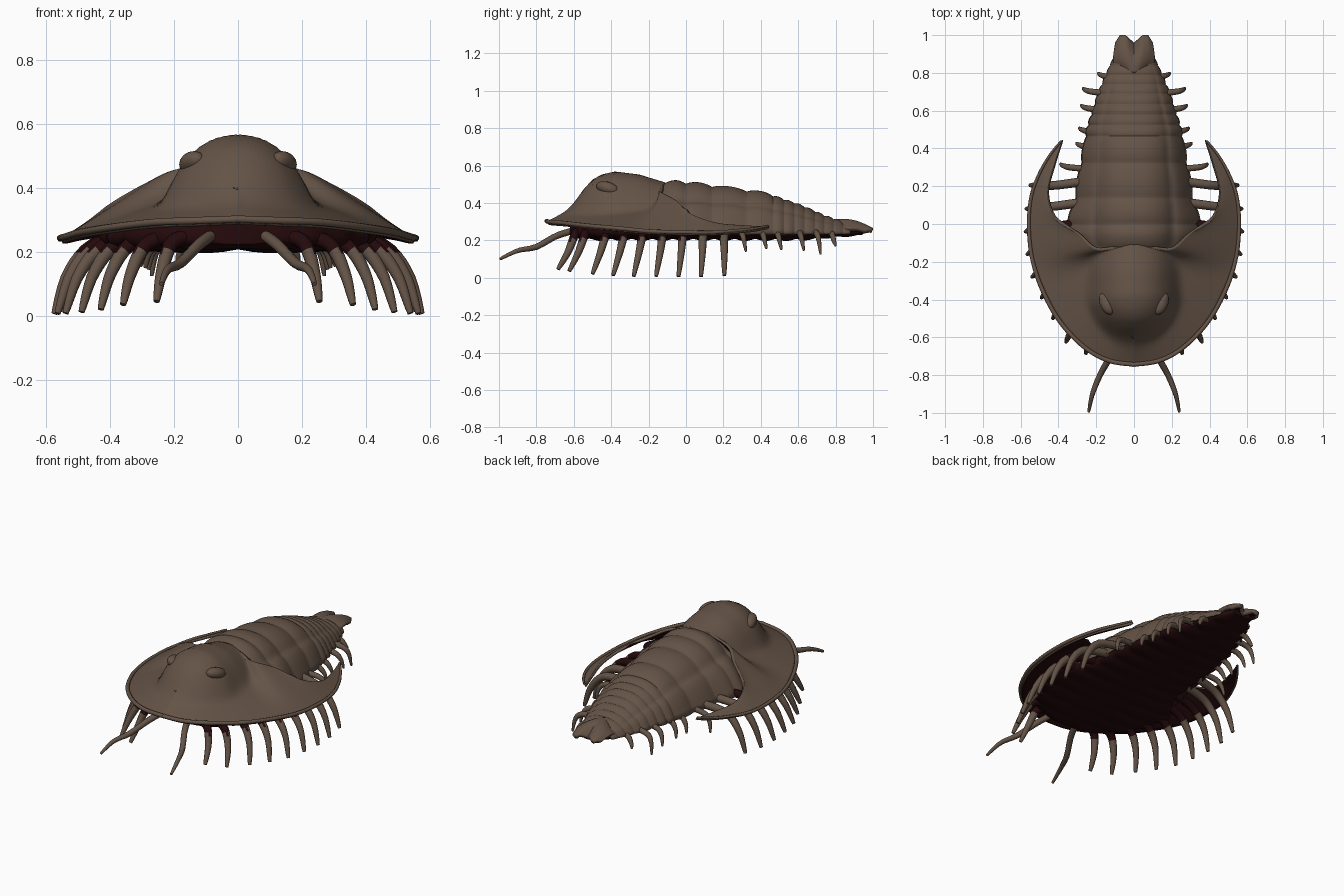
import bpy, bmesh, math
from mathutils import Vector

if "Cube" in bpy.data.objects:
    bpy.data.objects.remove(bpy.data.objects["Cube"])


def material(name, rgb):
    m = bpy.data.materials.new(name)
    m.use_nodes = True
    m.diffuse_color = (*rgb, 1)
    m.node_tree.nodes["Principled BSDF"].inputs["Base Color"].default_value = (*rgb, 1)
    return m


SHELL = material("brown shell", (0.128, 0.087, 0.062))
BELLY = material("dark maroon belly", (0.018, 0.003, 0.0036))


def spline(points, t):
    """Smooth curve through the points, t from 0 to 1."""
    p = [Vector(q) for q in points]
    n = len(p) - 1
    i = min(int(t * n), n - 1)
    f = t * n - i
    a, b, c, d = p[max(i - 1, 0)], p[i], p[i + 1], p[min(i + 2, n)]
    return b + 0.5 * f * ((c - a) + f * ((2 * a - 5 * b + 4 * c - d) + f * (3 * (b - c) + d - a)))


def lookup(table, y):
    """Value at y, interpolated between (y, value) pairs."""
    if y <= table[0][0]:
        return table[0][1]
    for (a, va), (b, vb) in zip(table, table[1:]):
        if y <= b:
            return va + (vb - va) * (y - a) / (b - a)
    return table[-1][1]


def loft(name, rows, mat, closed=False, mirror=False, thickness=0):
    """Skin rows of points; closed rows become capped tubes."""
    bm = bmesh.new()
    grid = [[bm.verts.new(p) for p in row] for row in rows]
    count = len(rows[0])
    for r0, r1 in zip(grid, grid[1:]):
        for j in range(count if closed else count - 1):
            k = (j + 1) % count
            bm.faces.new((r0[j], r0[k], r1[k], r1[j]))
    if closed:
        bm.faces.new(grid[0])
        bm.faces.new(grid[-1])
    bmesh.ops.remove_doubles(bm, verts=bm.verts, dist=0.0004)
    bmesh.ops.recalc_face_normals(bm, faces=bm.faces)
    if not closed and sum(f.normal.z * f.calc_area() for f in bm.faces) < 0:
        bmesh.ops.reverse_faces(bm, faces=bm.faces)
    mesh = bpy.data.meshes.new(name)
    bm.to_mesh(mesh)
    bm.free()
    ob = bpy.data.objects.new(name, mesh)
    bpy.context.collection.objects.link(ob)
    mesh.materials.append(mat)
    mesh.materials.append(BELLY)
    if mirror:
        m = ob.modifiers.new("Mirror", "MIRROR")
        m.merge_threshold = 0.002
    if thickness:
        s = ob.modifiers.new("Shell", "SOLIDIFY")
        s.thickness = thickness
        s.offset = -1
        s.material_offset = 1
    bpy.ops.object.select_all(action="DESELECT")
    ob.select_set(True)
    bpy.context.view_layer.objects.active = ob
    bpy.ops.object.shade_smooth_by_angle(angle=math.radians(50))
    return ob


def tube(name, path, radius, tip=0.3, steps=14, sides=10, dark=0):
    """Tapering mirrored limb along a path; its first part may be dark."""
    rows = []
    for i in range(steps + 1):
        t = i / steps
        c = spline(path, t)
        d = (spline(path, min(t + 0.02, 1)) - spline(path, max(t - 0.02, 0))).normalized()
        u = d.cross(Vector((0.1, 1, 0.3))).normalized()
        v = d.cross(u)
        r = radius * (1 - (1 - tip) * t ** 2.5)
        rows.append([c + r * (u * math.cos(a) + v * math.sin(a))
                     for a in (2 * math.pi * k / sides for k in range(sides))])
    ob = loft(name, rows, SHELL, closed=True, mirror=True)
    for face in ob.data.polygons:
        if face.index < dark * steps * sides:
            face.material_index = 1


# Head shield: outer rim and inner edge, ending together in the horn tip
rim = [(0, -.745, .305), (.13, -.725, .30), (.26, -.655, .295), (.39, -.52, .28),
       (.485, -.35, .265), (.54, -.18, .25), (.557, 0, .245), (.543, .15, .245),
       (.50, .27, .255), (.445, .365, .265), (.385, .44, .28)]
inner = [(0, -.6, .38), (0, -.47, .42), (0, -.32, .45), (0, -.2, .46), (0, -.11, .46),
         (.18, -.14, .465), (.29, -.055, .42), (.41, .02, .35), (.457, .16, .30),
         (.42, .32, .285), (.38, .437, .28)]
crest = [(-.75, .2), (-.65, .325), (-.6, .40), (-.55, .475), (-.5, .53), (-.45, .557),
         (-.38, .573), (-.25, .557), (-.1, .51)]


def head_height(x, y, cheek):
    """Dome blended softly into the cheek; the dome narrows to the front."""
    dome = lookup(crest, y) - (2.2 + 12 * max(0, -.42 - y)) * x * x - 30 * x ** 4
    k = 0.02
    top = max(dome, cheek)
    return top + k * math.log(math.exp((dome - top) / k) + math.exp((cheek - top) / k)) - k * 0.25


rows = []
for i in range(61):
    o, n = spline(rim, i / 60), spline(inner, i / 60)
    if i <= 24:
        n.x = 0
    row = []
    for j in range(25):
        s = j / 24
        p = o.lerp(n, s)
        cheek = o.z + (n.z - o.z) * s
        row.append((max(p.x, 0), p.y, head_height(p.x, p.y, cheek) if i < 60 else cheek))
    rows.append(row)
loft("head_shield", rows, SHELL, mirror=True, thickness=0.016)
tube("shield_rim", [(-.01, -.745, .303)] + [(x, y, z - .002) for x, y, z in rim[1:]],
     0.012, tip=0.5, steps=60, sides=8)

# Eyes: low bulges on the sides of the dome
eye_rows = []
for i in range(1, 16):
    a = math.pi * i / 16
    r = math.sin(a)
    eye_rows.append([(.142 + .04 * r * math.cos(b) - .014 * math.cos(a), -.42 - .06 * math.cos(a),
                      .478 + .036 * r * math.sin(b) + .012 * math.cos(a))
                     for b in (math.tau * k / 16 for k in range(16))])
loft("eye", eye_rows, SHELL, closed=True, mirror=True)

# Thorax: overlapping rings with a raised middle lobe
width = [(-.2, .3), (-.05, .36), (.02, .355), (.1, .325), (.3, .29), (.5, .255), (.7, .19),
         (.85, .125), (.92, .09)]
lobe = [(-.2, .19), (0, .205), (.3, .185), (.5, .17), (.8, .11), (.9, .08)]
ridge = [(-.2, .49), (-.05, .505), (.05, .495), (.3, .462), (.45, .438), (.6, .388), (.75, .325), (.88, .28)]
bounds = [-.2, -.12, 0, .14, .325, .465, .525, .58, .635, .69, .74, .79, .84, .88]
rows = []
for a, b in zip(bounds, bounds[1:]):
    for k in range(10):
        f = k / 9
        y = a + (b - a) * f * 0.99
        puff = math.sin(math.pi * (0.06 + 0.88 * f)) ** 0.6
        W = lookup(width, y) * (0.95 + 0.06 * puff)
        A = lookup(lobe, y) * (0.97 + 0.03 * puff)
        H = lookup(ridge, y) + (0.024 * puff - 0.006) * min(1, (b - a) / .1)
        E = 0.235
        shoulder = E + 0.62 * (H - E)
        row = []
        for j in range(45):
            u = -1 + j / 22
            q = abs(W * u)
            if q < A:
                z = shoulder + (H - shoulder) * (1 - (q / A) ** 2.4) ** 0.8
            else:
                z = E + (shoulder - E) * (1 - ((q - A) / (W - A)) ** 1.8)
            row.append((W * u, y, z))
        rows.append(row)
loft("thorax_rings", rows, SHELL, thickness=0.008)

# Tail plate: two lobes around a notch
rows = []
for i in range(15):
    v = i / 14
    row = []
    for j in range(33):
        u = -1 + j / 16
        end = .2 - .04 * max(0, 1 - abs(u) / .45) - .04 * max(0, abs(u) - .75) / .25
        w = lookup([(0, .08), (.3, .11), (.6, .11), (1, .1)], v)
        z = .315 - .045 * v + .022 * math.sin(math.pi * v) - .075 * u * u * (1 - .75 * v)
        row.append((u * w, .8 + v * end, z - .02 * max(0, 1 - abs(u) * 3) * v))
    rows.append(row)
loft("tail_plate", rows, SHELL, thickness=0.025)

# Belly: flattened, ribbed underside, fuller under the head
belly = [(-.62, .12), (-.57, .24), (-.48, .33), (-.35, .41), (-.2, .44), (-.1, .37),
         (0, .31), (.3, .275), (.5, .24), (.7, .175), (.85, .11), (.94, .06)]
rows = []
for i in range(109):
    y = -.62 + 1.56 * i / 108
    rib = abs(math.sin(math.pi * (y + .62) / .11))
    top = lookup([(-.62, .07), (-.1, .06), (.05, .03)], y)
    row = []
    for k in range(32):
        a = math.tau * k / 32
        c, s = math.cos(a), math.sin(a)
        depth = top if s > 0 else .04 + .014 * rib * min(1, abs(c) * 3)
        depth *= lookup([(-.62, .6), (-.5, 1), (.6, 1), (.94, .45)], y)
        row.append((lookup(belly, y) * c * (.97 + .03 * rib), y, .248 + depth * math.copysign(abs(s) ** .6, s)))
    rows.append(row)
loft("belly", rows, BELLY, closed=True)

# Walking legs: tips under the shield, arching out and down from dark roots
tips = [(.255, -.685, .045), (.36, -.625, .035), (.43, -.5, .02), (.49, -.39, .012), (.54, -.28, .008),
        (.565, -.16, .008), (.575, -.04, .006), (.57, .08, .006), (.55, .205, .012)]
for i, (x, y, z) in enumerate(tips):
    r = .9 * y + .02
    reach = min(1, (x / .54) ** 1.4)
    path = [(x - .28 * reach, r + .02, .25), (x - .13 * reach, r, .225),
            (x - .045 * reach, r * .6 + y * .4, .135), (x, y, z)]
    tube(f"leg_{i + 1}", path, 0.024, tip=0.4, dark=0.43 if y < 0 else 0)

# Short rear legs
rear = [(.39, .31, .14), (.305, .42, .155), (.29, .5, .15), (.28, .62, .145), (.27, .71, .125), (.19, .79, .17)]
for i, (x, y, z) in enumerate(rear):
    path = [(x - .16, y - .02, .245), (x - .05, y - .01, .235), (x - .012, y, .2), (x, y + .01, z)]
    tube(f"rear_leg_{i + 1}", path, 0.017)

# Antennae
tube("antenna", [(.07, -.57, .26), (.12, -.69, .225), (.18, -.8, .165), (.22, -.9, .145), (.24, -.995, .1)],
     0.018, tip=0.4)
